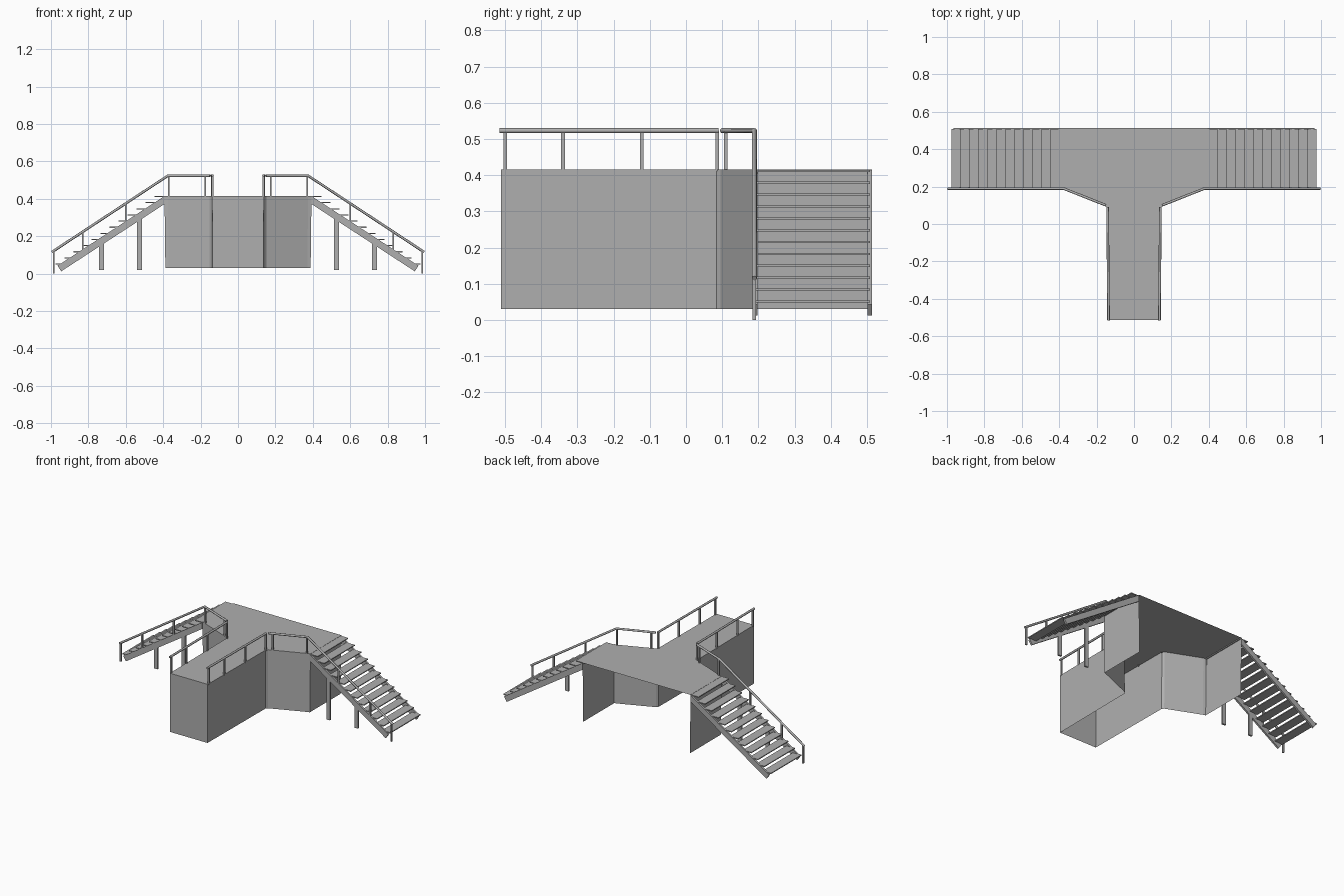
import bpy, bmesh
from mathutils import Vector

if "Cube" in bpy.data.objects:
    bpy.data.objects.remove(bpy.data.objects["Cube"])

TOP, BOTTOM = 0.416, 0.03
FRONT_Y, BACK_Y = 0.191, 0.508

# darker grey for the whole structure
GREY = bpy.data.materials.new("dark_grey")
GREY.diffuse_color = (0.43, 0.43, 0.43, 1)
GREY.use_nodes = True
GREY.node_tree.nodes["Principled BSDF"].inputs["Base Color"].default_value = GREY.diffuse_color


def new_object(name, data):
    data.materials.append(GREY)
    obj = bpy.data.objects.new(name, data)
    bpy.context.collection.objects.link(obj)
    return obj


def mesh_object(name, bm):
    bmesh.ops.recalc_face_normals(bm, faces=bm.faces)
    mesh = bpy.data.meshes.new(name)
    bm.to_mesh(mesh)
    bm.free()
    return new_object(name, mesh)


def add_box(bm, lo, hi):
    lo, hi = Vector(lo), Vector(hi)
    verts = bmesh.ops.create_cube(bm, size=1)["verts"]
    for v in verts:
        v.co = (lo + hi) / 2 + v.co * (hi - lo)


def add_profile(bm, pts, y0, y1):
    # extrude an xz outline along y
    face = bm.faces.new([bm.verts.new((x, y0, z)) for x, z in pts])
    ext = bmesh.ops.extrude_face_region(bm, geom=[face])["geom"]
    for v in ext:
        if isinstance(v, bmesh.types.BMVert):
            v.co.y = y1


def rail(name, pts, radius=0.007):
    curve = bpy.data.curves.new(name, "CURVE")
    curve.dimensions = "3D"
    curve.bevel_depth = radius
    curve.bevel_resolution = 2
    curve.use_fill_caps = True
    spline = curve.splines.new("POLY")
    spline.points.add(len(pts) - 1)
    for p, co in zip(spline.points, pts):
        p.co = (*co, 1)
    return new_object(name, curve)


def add_post(bm, x, y, z0, z1, r=0.005):
    add_box(bm, (x - r, y - r, z0), (x + r, y + r, z1))


# T-shaped platform: deck with skirt walls, open below and at the back
half = [(0.138, -0.512), (0.143, 0.084), (0.153, 0.096), (0.375, 0.187),
        (0.393, 0.192), (0.393, 0.514)]
outline = half + [(-x, y) for x, y in reversed(half)]
bm = bmesh.new()
upper = [bm.verts.new((x, y, TOP)) for x, y in outline]
lower = [bm.verts.new((x * 0.988, y, BOTTOM)) for x, y in outline]
bm.faces.new(upper)
for i in range(len(outline)):
    j = (i + 1) % len(outline)
    if i != len(half) - 1:
        bm.faces.new((upper[i], lower[i], lower[j], upper[j]))
mesh_object("platform", bm)

for s, side in ((1, "right"), (-1, "left")):
    # sloping stringers
    bm = bmesh.new()
    profile = [(s * x, z) for x, z in
               ((0.392, 0.415), (0.392, 0.372), (0.945, 0.012), (0.965, 0.042))]
    for y in (FRONT_Y, BACK_Y):
        add_profile(bm, profile, y - 0.006, y + 0.006)
    mesh_object(side + "_stringers", bm)

    # open treads, the top one level with the deck
    bm = bmesh.new()
    for i in range(12):
        x, z = 0.975 - 0.048 * i, 0.051 + 0.0328 * i
        add_box(bm, (min(s * x, s * (x - 0.06)), FRONT_Y, z - 0.003),
                (max(s * x, s * (x - 0.06)), BACK_Y, z + 0.003))
    mesh_object(side + "_treads", bm)

    # support legs under the front stringer
    bm = bmesh.new()
    for x, z in ((0.527, 0.305), (0.73, 0.175)):
        add_box(bm, (s * x - 0.013, FRONT_Y - 0.006, 0.02),
                (s * x + 0.013, FRONT_Y + 0.006, z))
    mesh_object(side + "_legs", bm)

    # handrails
    rail(side + "_stair_rail", [(s * 0.995, 0.189, 0.115), (s * 0.375, 0.189, 0.523),
                                (s * 0.15, 0.1, 0.523)])
    rail(side + "_walkway_rail", [(s * 0.141, 0.09, 0.523), (s * 0.136, -0.515, 0.523)])

    # railing posts
    bm = bmesh.new()
    for x, y, z0, z1 in ((0.985, 0.189, 0.0, 0.12), (0.83, 0.189, 0.12, 0.222),
                         (0.6, 0.189, 0.27, 0.374), (0.37, 0.189, TOP, 0.523),
                         (0.175, 0.11, TOP, 0.523)):
        add_post(bm, s * x, y, z0, z1)
    for y in (-0.5, -0.34, -0.122, 0.086):
        add_post(bm, s * (0.14 + 0.008 * y), y, TOP - 0.005, 0.523)
    mesh_object(side + "_posts", bm)
